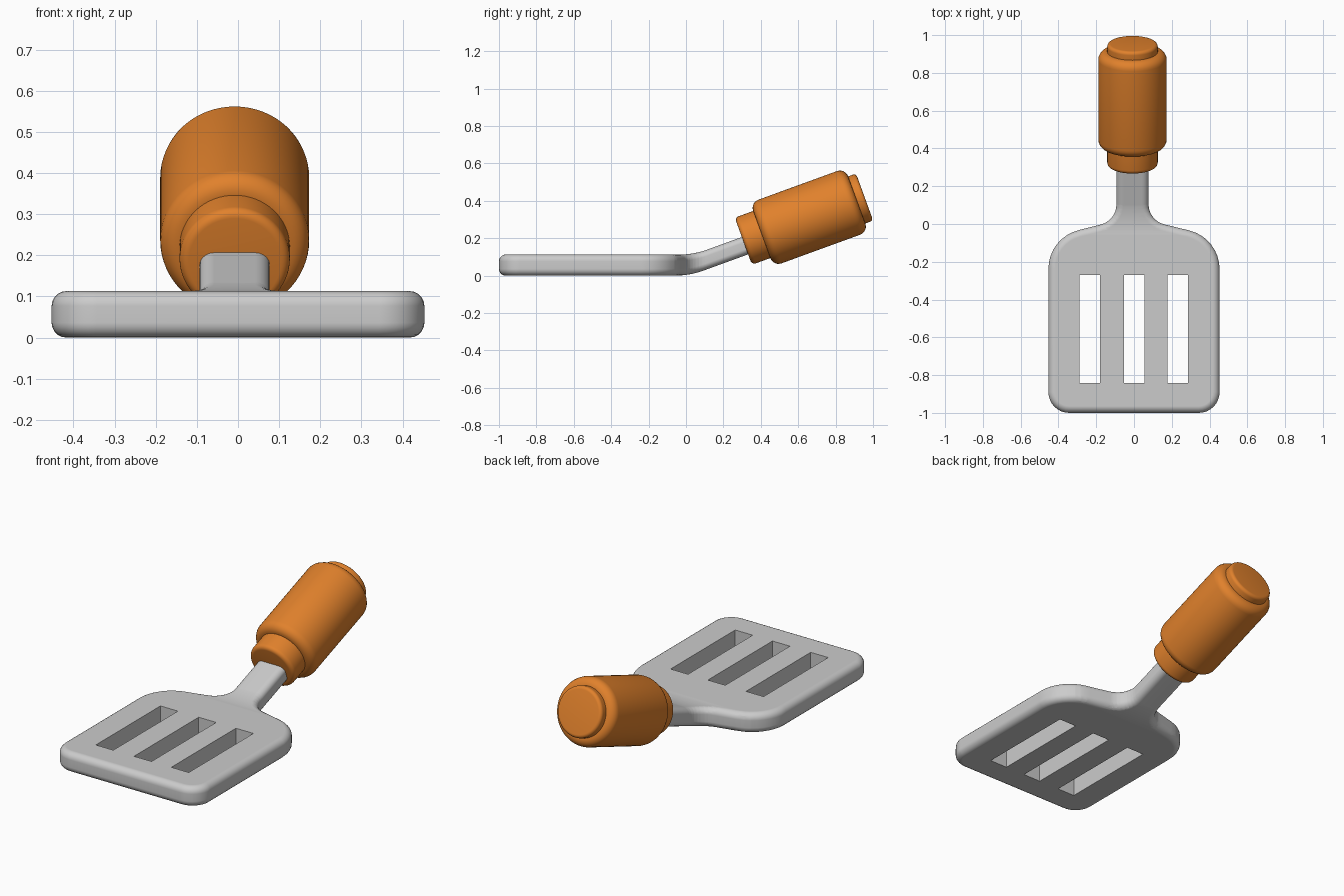
import bpy, bmesh, math
from mathutils import Vector, Matrix

if "Cube" in bpy.data.objects:
    bpy.data.objects.remove(bpy.data.objects["Cube"])


def fillet(pts, closed, steps=8):
    """Round every (x, y, radius) corner of a 2D path with an arc."""
    out, n = [], len(pts)
    for i, (x, y, r) in enumerate(pts):
        p = Vector((x, y))
        if r == 0 or (not closed and i in (0, n - 1)):
            out.append(p)
            continue
        a = (Vector(pts[i - 1][:2]) - p).normalized()
        b = (Vector(pts[(i + 1) % n][:2]) - p).normalized()
        half = a.angle(b) / 2
        c = p + (a + b).normalized() * (r / math.sin(half))
        t = r / math.tan(half)
        u, v = p + a * t - c, p + b * t - c
        sweep = u.angle(v)
        for k in range(steps + 1):
            f = k / steps
            out.append(c + (u * math.sin((1 - f) * sweep) + v * math.sin(f * sweep)) / math.sin(sweep))
    return out


def finish(bm, name):
    bmesh.ops.recalc_face_normals(bm, faces=bm.faces)
    me = bpy.data.meshes.new(name)
    bm.to_mesh(me)
    bm.free()
    ob = bpy.data.objects.new(name, me)
    bpy.context.collection.objects.link(ob)
    return ob


def activate(ob):
    bpy.ops.object.select_all(action='DESELECT')
    ob.select_set(True)
    bpy.context.view_layer.objects.active = ob


def smooth(ob):
    activate(ob)
    bpy.ops.object.shade_smooth_by_angle(angle=math.radians(35))


CX = -0.008          # handle and neck sit slightly off centre
TILT = math.radians(20)
THICK = 0.113

# Blade and neck: rounded outline, extruded, edge-bevelled, then bent upward
half = [(0.453, -1.0, 0.11), (0.453, -0.073, 0.21), (0.085, 0.018, 0.11), (0.085, 0.42, 0)]
right = [(x + (CX if x < 0.2 else 0), y, r) for x, y, r in half]
left = [(-x + (CX if x < 0.2 else 0), y, r) for x, y, r in reversed(half)]
bm = bmesh.new()
base = bm.faces.new([bm.verts.new((p.x, p.y, 0)) for p in fillet(right + left, True)])
ext = bmesh.ops.extrude_face_region(bm, geom=[base])
bmesh.ops.translate(bm, verts=[g for g in ext['geom'] if isinstance(g, bmesh.types.BMVert)],
                    vec=(0, 0, THICK))
rim = [e for e in bm.edges if abs(e.verts[0].co.z - e.verts[1].co.z) < 1e-6
       and min(v.co.y for v in e.verts) < 0.41]
bmesh.ops.bevel(bm, geom=rim, offset=0.036, offset_type='OFFSET', segments=5,
                profile=0.5, affect='EDGES', clamp_overlap=False)
for i in range(17):
    bmesh.ops.bisect_plane(bm, geom=bm.verts[:] + bm.edges[:] + bm.faces[:],
                           plane_co=(0, -0.06 + 0.01 * i, 0), plane_no=(0, 1, 0))
for v in bm.verts:
    d = v.co.y + 0.06
    if d > 0:
        slope = math.tan(TILT)
        v.co.z *= 1 - 0.07 * min(d / 0.16, 1)
        v.co.z += slope * (d * d / 0.32 if d < 0.16 else d - 0.08)
blade = finish(bm, "blade_and_neck")

# Three slots through the blade
bm = bmesh.new()
for x in (-0.235, 0.001, 0.231):
    m = Matrix.Translation((x, -0.556, 0.05)) @ Matrix.Diagonal((0.108, 0.57, 0.4, 1))
    bmesh.ops.create_cube(bm, size=1, matrix=m)
cutter = finish(bm, "slot_cutter")
cutter.hide_render = True
activate(blade)
mod = blade.modifiers.new("slots", 'BOOLEAN')
mod.operation, mod.solver, mod.object = 'DIFFERENCE', 'EXACT', cutter
bpy.ops.object.modifier_apply(modifier=mod.name)
bpy.data.objects.remove(cutter)
smooth(blade)
wn = blade.modifiers.new("weighted_normals", 'WEIGHTED_NORMAL')
wn.keep_sharp = True

# Handle: collar, grip and end cap turned from one profile (radius, distance along axis)
profile = [(0, -0.69, 0), (0.134, -0.69, 0.022), (0.134, -0.585, 0), (0.181, -0.585, 0.046),
           (0.181, -0.045, 0.046), (0.134, -0.045, 0), (0.134, 0, 0.018), (0, 0, 0)]
path = fillet(profile, False, 6)
bm = bmesh.new()
verts = [bm.verts.new((p.x, 0, p.y)) for p in path]
edges = [bm.edges.new(pair) for pair in zip(verts, verts[1:])]
bmesh.ops.spin(bm, geom=verts + edges, cent=(0, 0, 0), axis=(0, 0, 1),
               angle=math.tau, steps=64, use_duplicate=False)
bmesh.ops.remove_doubles(bm, verts=bm.verts, dist=1e-5)
bm.transform(Matrix.Translation((CX, 0.955, 0.42)) @ Matrix.Rotation(TILT - math.pi / 2, 4, 'X'))
handle = finish(bm, "handle")
smooth(handle)
mat = bpy.data.materials.new("orange")
mat.diffuse_color = (0.75, 0.22, 0.025, 1)
mat.use_nodes = True
mat.node_tree.nodes["Principled BSDF"].inputs["Base Color"].default_value = mat.diffuse_color
handle.data.materials.append(mat)
